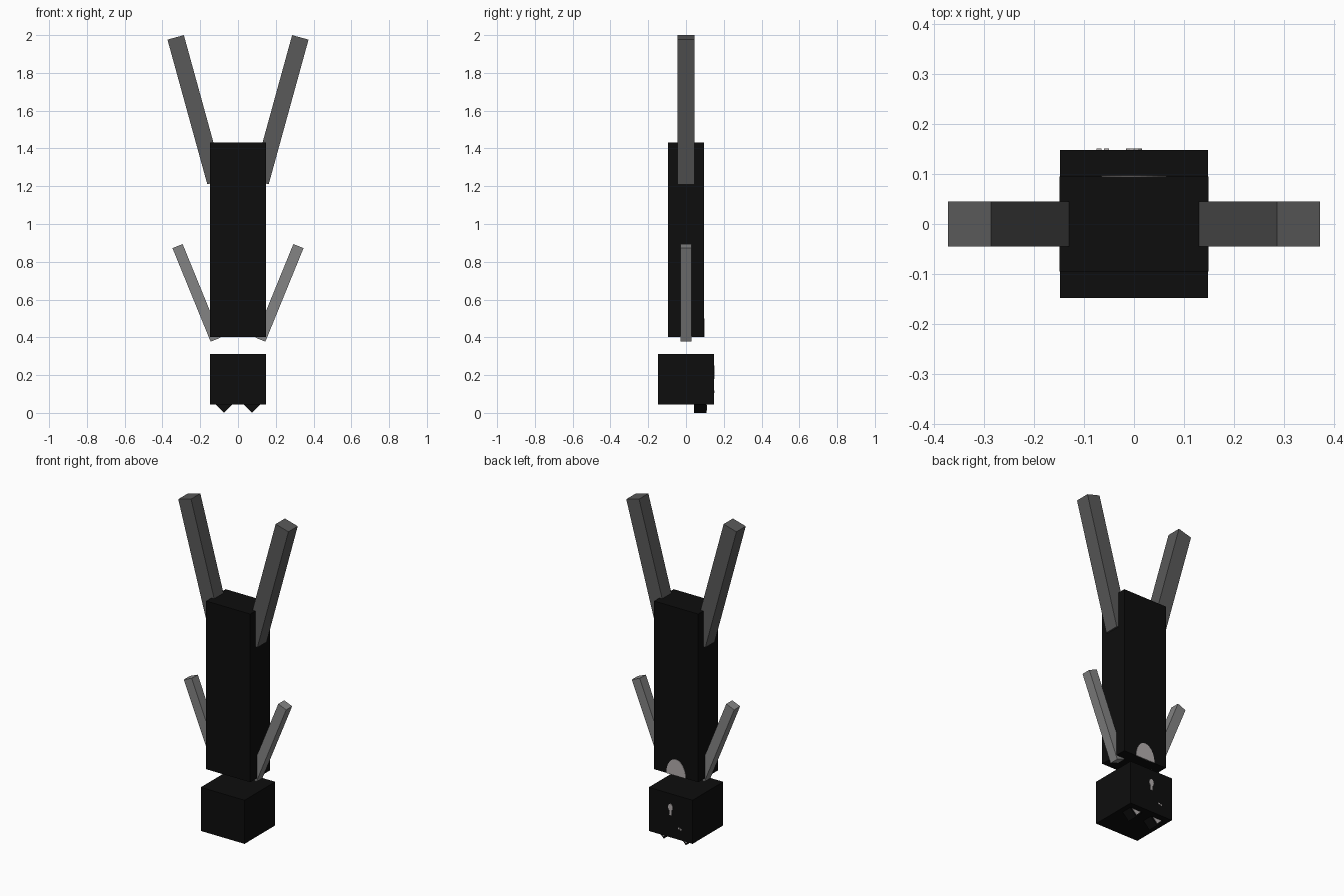
import bpy, math
from mathutils import Vector

if "Cube" in bpy.data.objects:
    bpy.data.objects.remove(bpy.data.objects["Cube"])


def material(name, r, g, b):
    m = bpy.data.materials.new(name)
    m.diffuse_color = (r, g, b, 1)
    m.use_nodes = True
    m.node_tree.nodes["Principled BSDF"].inputs["Base Color"].default_value = m.diffuse_color
    return m


BLACK = material("black", 0.004, 0.004, 0.004)
DARK = material("dark_grey", 0.10, 0.10, 0.10)
MID = material("mid_grey", 0.23, 0.23, 0.23)
PALE = material("pale_grey", 0.45, 0.42, 0.42)


def box(name, centre, size, mat, tilt=0):
    """Box tilted around y by an angle in radians."""
    bpy.ops.mesh.primitive_cube_add(size=1, location=centre, rotation=(0, tilt, 0))
    o = bpy.context.object
    o.name = name
    o.scale = size
    o.data.materials.append(mat)
    return o


def limb(name, start, end, thick, mat):
    """Square bar between two (x, z) points."""
    a, b = Vector((start[0], 0, start[1])), Vector((end[0], 0, end[1]))
    d = b - a
    box(name, (a + b) / 2, (thick, thick, d.length), mat, math.atan2(d.x, d.z))


def plate(name, points, y, mat):
    """Thin plate on a +y face, from (x, z) outline points."""
    n, t = len(points), 0.003
    verts = [(x, y - t, z) for x, z in points] + [(x, y + t, z) for x, z in points]
    faces = [tuple(range(n)), tuple(range(2 * n - 1, n - 1, -1))]
    faces += [(i, i + n, (i + 1) % n + n, (i + 1) % n) for i in range(n)]
    me = bpy.data.meshes.new(name)
    me.from_pydata(verts, [], faces)
    me.materials.append(mat)
    o = bpy.data.objects.new(name, me)
    bpy.context.collection.objects.link(o)


def arc(cx, cz, rx, rz, a0, a1, n):
    return [(cx + rx * math.cos(a0 + (a1 - a0) * i / n),
             cz + rz * math.sin(a0 + (a1 - a0) * i / n)) for i in range(n + 1)]


# body and head, upside down
box("body", (0, 0, 0.916), (0.299, 0.19, 1.03), BLACK)
box("head", (0, 0, 0.177), (0.297, 0.297, 0.267), BLACK)

for side, s in (("left", -1), ("right", 1)):
    # limbs
    limb(side + "_back_leg", (s * 0.119, 1.222), (s * 0.33, 1.988), 0.09, DARK)
    limb(side + "_front_leg", (s * 0.118, 0.388), (s * 0.32, 0.883), 0.058, MID)
    # ears are cubes on edge, with a pale inner patch
    x = s * 0.075
    box(side + "_ear", (x, 0.075, 0.047), (0.066, 0.066, 0.066), BLACK, math.pi / 4)
    plate(side + "_inner_ear", [(x - 0.03, 0.043), (x + 0.03, 0.043), (x, 0.013)], 0.107, PALE)

# chest patch
plate("chest_patch", arc(0, 0.401, 0.066, 0.1, 0, math.pi, 16), 0.0945, PALE)

# face marks
plate("nose", arc(0, 0.228, 0.016, 0.022, 0, math.tau * 11 / 12, 11), 0.148, PALE)
plate("mouth", [(-0.008, 0.18), (0.008, 0.18), (0.006, 0.21), (-0.006, 0.21)], 0.148, PALE)
for i, (x, z) in enumerate(((-0.055, 0.114), (-0.07, 0.11))):
    plate("eye_glint_%d" % i, [(x - 0.005, z - 0.005), (x + 0.005, z - 0.005),
                               (x + 0.005, z + 0.005), (x - 0.005, z + 0.005)], 0.148, PALE)
